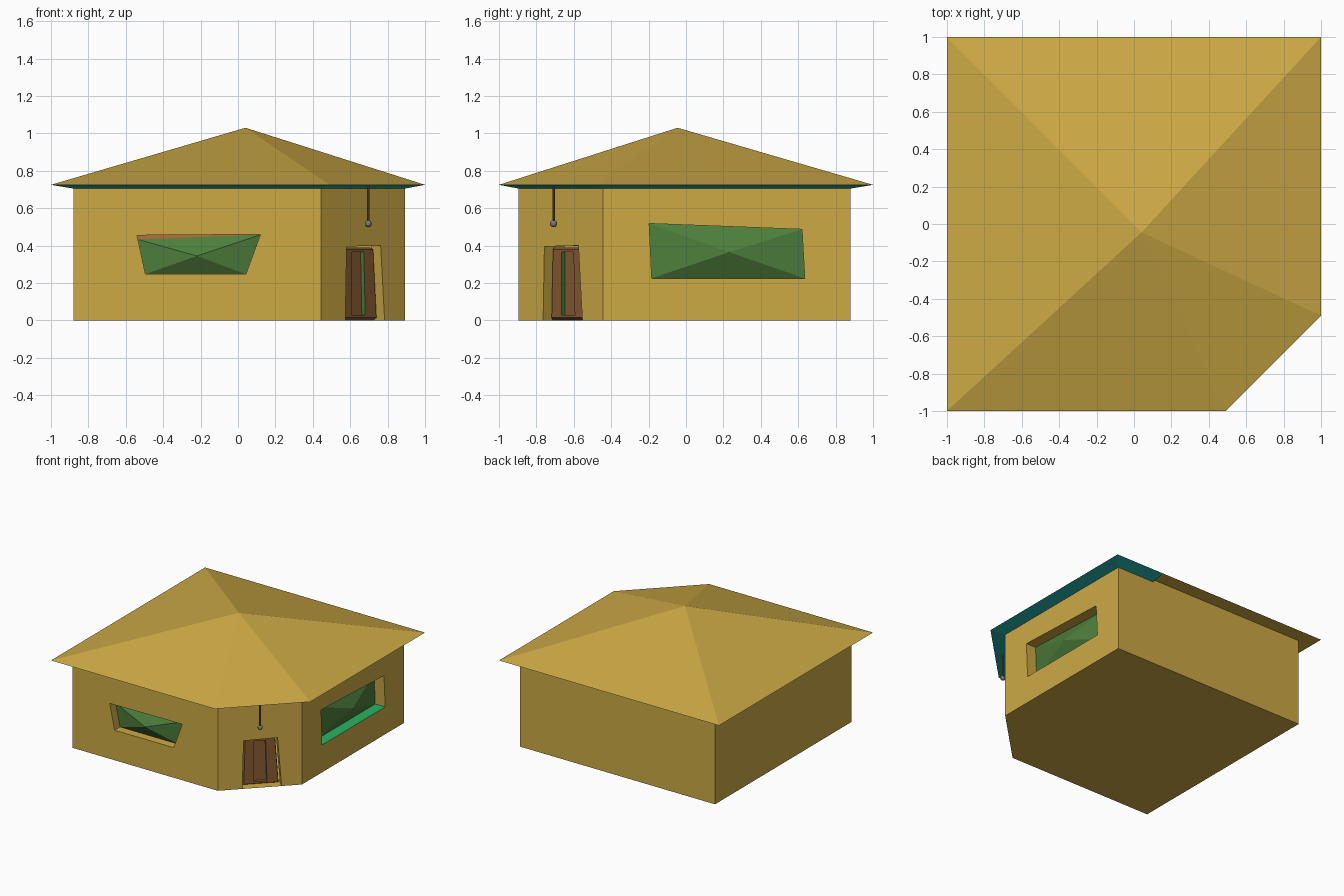
import bpy, bmesh, math
from mathutils import Vector

if "Cube" in bpy.data.objects:
    bpy.data.objects.remove(bpy.data.objects["Cube"])

def mat(name, r, g, b):
    m = bpy.data.materials.new(name)
    m.diffuse_color = (r, g, b, 1)
    m.use_nodes = True
    m.node_tree.nodes["Principled BSDF"].inputs["Base Color"].default_value = m.diffuse_color
    return m

TAN = mat("tan", 0.61, 0.40, 0.06)
GLASS = mat("glass_green", 0.075, 0.21, 0.045)
SILL = mat("bright_green", 0.022, 0.45, 0.12)
TEAL = mat("teal", 0.020, 0.47, 0.43)
BROWN = mat("door_brown", 0.25, 0.107, 0.035)
RUST = mat("rust", 0.45, 0.16, 0.05)
DARK = mat("cord_brown", 0.20, 0.10, 0.03)
GREY = mat("grey", 0.22, 0.20, 0.16)
MATS = [TAN, GLASS, SILL, TEAL, BROWN, RUST, DARK, GREY]

def finish(name, bm):
    bmesh.ops.remove_doubles(bm, verts=bm.verts, dist=1e-5)
    me = bpy.data.meshes.new(name)
    bm.to_mesh(me)
    bm.free()
    for m in MATS:
        me.materials.append(m)
    ob = bpy.data.objects.new(name, me)
    bpy.context.collection.objects.link(ob)
    return ob

def face(bm, pts, m):
    """Add a face, dropping repeated points and empty faces."""
    keep = []
    for p in pts:
        if all((p - q).length > 1e-5 for q in keep):
            keep.append(p)
    if len(keep) < 3:
        return
    f = bm.faces.new([bm.verts.new(p) for p in keep])
    f.material_index = MATS.index(m)
    if f.calc_area() < 1e-6:
        bm.faces.remove(f)

def loft(bm, a, b, rings, base, special={}, cap=False):
    """Bridge 4-corner rings on the wall a-b; a ring is (corners(u,z), depth)."""
    t = Vector((b[0] - a[0], b[1] - a[1], 0)).normalized()
    inward = Vector((-t.y, t.x, 0))
    loops = [[Vector((a[0], a[1], z)) + t * u + inward * d for u, z in c]
             for c, d in rings]
    for k in range(len(loops) - 1):
        p, q = loops[k], loops[k + 1]
        for i in range(4):
            j = (i + 1) % 4
            face(bm, [p[i], p[j], q[j], q[i]], special.get((k, i), base))
    if cap:
        face(bm, loops[-1], base)

# Footprints, counter-clockwise from the front left
WALL = [(-.88, -.895), (.443, -.895), (.893, -.445), (.893, .88), (-.88, .88)]
EAVE = [(-1, -1), (.49, -1), (1, -.49), (1, 1), (-1, 1)]
TOP, LOW = 0.725, 0.705

# Openings: corners bottom left, bottom right, top right, top left
front_hole = [(.385, .247), (.922, .247), (1.0, .46), (.34, .455)]
front_back = [(.385, .247), (.922, .247), (1.0, .458), (.345, .433)]
side_hole = [(.262, .225), (1.08, .225), (1.065, .487), (.248, .518)]
door_hole = [(.185, 0), (.482, 0), (.452, .40), (.195, .395)]
# wall index: (hole, pane outline, depth, coloured reveals)
openings = {0: (front_hole, front_back, .07, {(2, 2): RUST}),
            1: (door_hole, door_hole, .075, {}),
            2: (side_hole, side_hole, .09, {(1, 0): SILL})}

# Walls with recessed openings, and floor
bm = bmesh.new()
for i in range(5):
    a, b = WALL[i], WALL[(i + 1) % 5]
    w = math.dist(a, b)
    outer = [(0, 0), (w, 0), (w, TOP), (0, TOP)]
    if i in openings:
        hole, back, d, special = openings[i]
        loft(bm, a, b, [(outer, 0), (hole, 0), (hole, d), (back, d)], TAN, special)
    else:
        loft(bm, a, b, [(outer, 0)], TAN, cap=True)
face(bm, [Vector((x, y, 0)) for x, y in reversed(WALL)], TAN)
finish("walls", bm)

# Bulging faceted window panes
for i, name, mid, bulge in ((0, "front_window", (.66, .345), .065),
                            (2, "side_window", (.675, .365), .08)):
    _, back, d, _ = openings[i]
    bm = bmesh.new()
    loft(bm, WALL[i], WALL[i + 1], [(back, d), ([mid] * 4, d - bulge)], GLASS)
    finish(name, bm)

# Door with sloped edges and a sunken panel
bm = bmesh.new()
base = [(.185, 0), (.472, 0), (.445, .39), (.195, .39)]
front = [(.205, .015), (.465, .015), (.44, .38), (.215, .38)]
panel = [(.28, .03), (.38, .03), (.37, .365), (.28, .365)]
loft(bm, WALL[1], WALL[2], [(base, .074), (front, .045), (panel, .045), (panel, .07)],
     BROWN, {(2, 1): GLASS, (2, 3): GLASS}, cap=True)
finish("door", bm)

# Pyramid roof with flat underside
bm = bmesh.new()
rim = [Vector((x, y, TOP)) for x, y in EAVE]
apex = Vector((.04, -.045, 1.03))
for i in range(5):
    face(bm, [rim[i], rim[(i + 1) % 5], apex], TAN)
face(bm, rim[::-1], TAN)
finish("roof", bm)

# Sloping teal soffit: front, corner, right and a short piece of the back
bm = bmesh.new()
out = [Vector((x, y, TOP)) for x, y in EAVE[:4] + [(.55, 1)]]
inn = [Vector((x, y, LOW)) for x, y in WALL[:4] + [(.55, .88)]]
for i in range(4):
    face(bm, [out[i], inn[i], inn[i + 1], out[i + 1]], TEAL)
for k in (0, 4):
    face(bm, [out[k], inn[k], Vector((inn[k].x, inn[k].y, TOP))], TEAL)
finish("soffit", bm)

# Hanging lamp in front of the door
def lamp_part(name, ob_mat):
    ob = bpy.context.object
    ob.name = name
    ob.data.materials.append(ob_mat)

bpy.ops.mesh.primitive_cylinder_add(vertices=8, radius=.007, depth=.19, location=(.697, -.708, .62))
lamp_part("lamp_cord", DARK)
bpy.ops.mesh.primitive_uv_sphere_add(segments=12, ring_count=8, radius=.019, location=(.697, -.708, .517))
lamp_part("lamp_ball", GREY)
